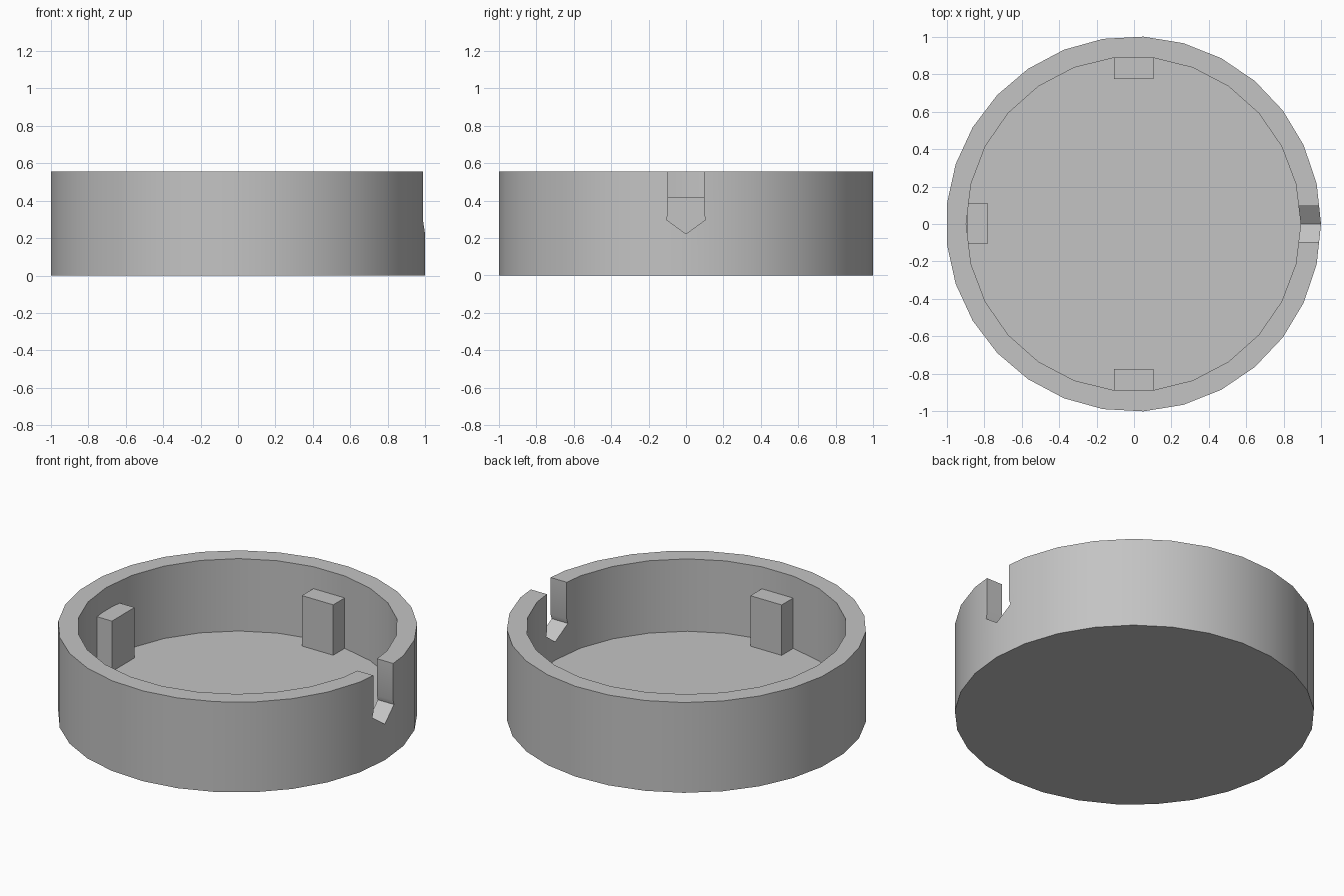
import bpy
import bmesh
import math

default = bpy.data.objects.get("Cube")
if default:
    bpy.data.objects.remove(default, do_unlink=True)

GREY = (0.55, 0.55, 0.55, 1.0)
material = bpy.data.materials.new("plain grey")
material.use_nodes = True
material.diffuse_color = GREY
material.node_tree.nodes["Principled BSDF"].inputs["Base Color"].default_value = GREY

HEIGHT = 0.555
FLOOR = 0.11
POST_TOP = 0.42
CENTRE_X = -0.003


def ring(radius, sides, start=0.0):
    """Corners of a regular polygon as (u, v) pairs."""
    angles = [start + 2 * math.pi * i / sides for i in range(sides)]
    return [(radius * math.cos(a), radius * math.sin(a)) for a in angles]


def prism(name, base, direction):
    """Extrude a flat outline of 3D points along a direction."""
    bm = bmesh.new()
    bm.faces.new([bm.verts.new(p) for p in base])
    result = bmesh.ops.extrude_face_region(bm, geom=bm.faces[:])
    moved = [g for g in result["geom"] if isinstance(g, bmesh.types.BMVert)]
    bmesh.ops.translate(bm, verts=moved, vec=direction)
    bmesh.ops.recalc_face_normals(bm, faces=bm.faces[:])
    mesh = bpy.data.meshes.new(name)
    bm.to_mesh(mesh)
    bm.free()
    mesh.materials.append(material)
    obj = bpy.data.objects.new(name, mesh)
    bpy.context.collection.objects.link(obj)
    return obj


def box(name, x0, x1, y0, y1, z0, z1):
    base = [(x0, y0, z0), (x1, y0, z0), (x1, y1, z0), (x0, y1, z0)]
    return prism(name, base, (0, 0, z1 - z0))


def activate(obj):
    bpy.ops.object.select_all(action="DESELECT")
    obj.select_set(True)
    bpy.context.view_layer.objects.active = obj


def cut(target, cutter):
    """Subtract the cutter for good and remove it."""
    cutter.hide_render = True
    activate(target)
    mod = target.modifiers.new("cut", "BOOLEAN")
    mod.operation = "DIFFERENCE"
    mod.solver = "EXACT"
    mod.object = cutter
    bpy.ops.object.modifier_apply(modifier=mod.name)
    bpy.data.objects.remove(cutter, do_unlink=True)


# Round cup: faceted outer wall, hollowed down to the floor
cup = prism("cup", [(CENTRE_X + u, v, 0) for u, v in ring(1.0015, 29)], (0, 0, HEIGHT))
hollow = [(CENTRE_X + u, v, FLOOR) for u, v in ring(0.893, 26)]
cut(cup, prism("hollow_cutter", hollow, (0, 0, 1)))

# Cable notch in the left wall: a slot ending in a five-sided hole, point down
hole = [(0.7, u, 0.333 + v) for u, v in ring(0.111, 5, -math.pi / 2)]
cut(cup, prism("hole_cutter", hole, (0.5, 0, 0)))
cut(cup, box("slot_cutter", 0.7, 1.2, -0.096, 0.096, 0.32, 1.0))

activate(cup)
bpy.ops.object.shade_smooth_by_angle(angle=math.radians(30))

# Three support posts standing against the inner wall
for side, name in ((1, "back_post"), (-1, "front_post")):
    y0, y1 = sorted((side * 0.775, side * 0.89))
    box(name, -0.108, 0.105, y0, y1, FLOOR - 0.01, POST_TOP)
box("right_post", -0.89, -0.782, -0.108, 0.112, FLOOR - 0.01, POST_TOP)
